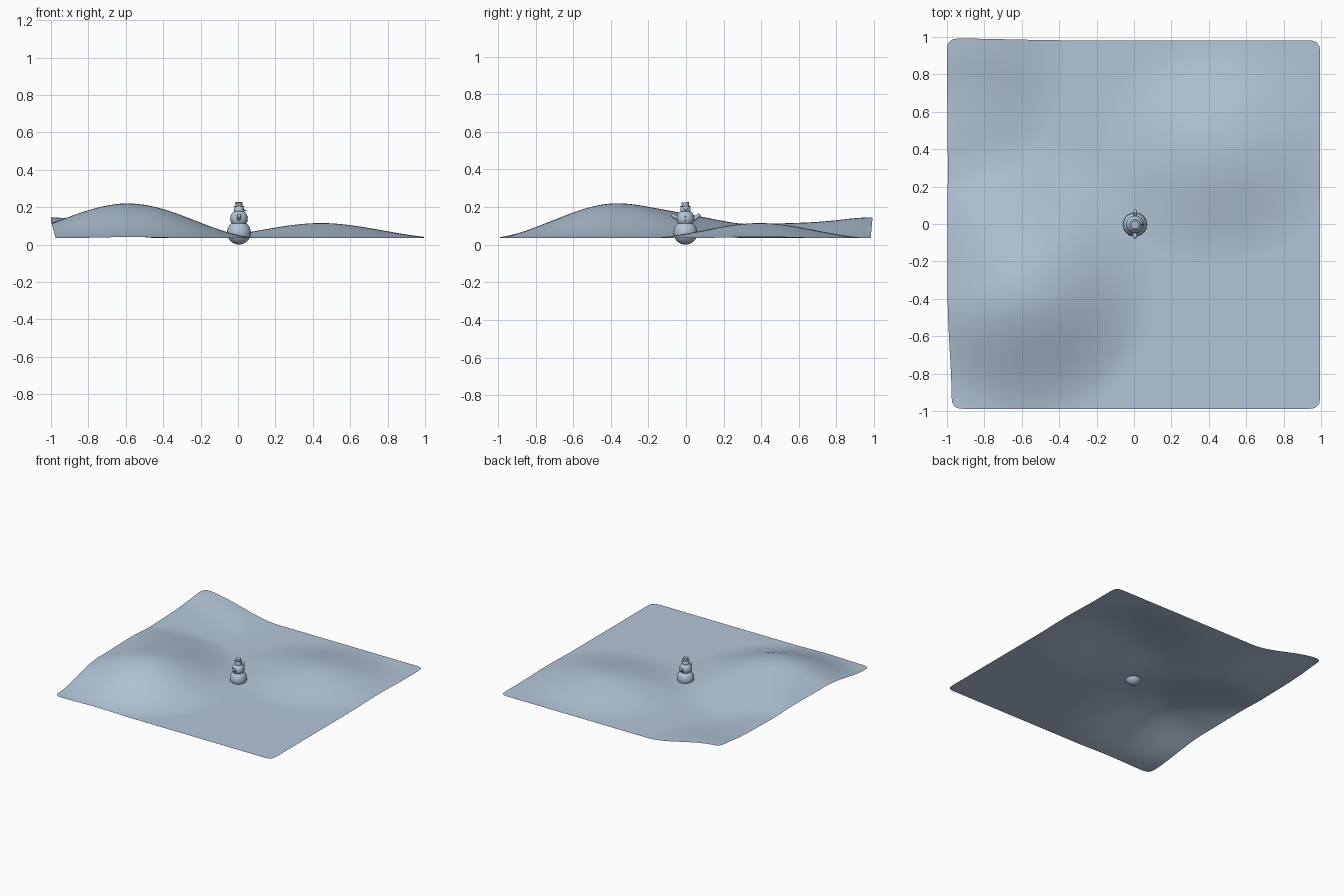
import bpy, bmesh, math
from mathutils import Vector, Matrix

if "Cube" in bpy.data.objects:
    bpy.data.objects.remove(bpy.data.objects["Cube"])

snow = bpy.data.materials.new("pale_blue_snow")
snow.diffuse_color = (0.45, 0.56, 0.69, 1)
snow.use_nodes = True
snow.node_tree.nodes["Principled BSDF"].inputs["Base Color"].default_value = snow.diffuse_color


def finish(name, bm, smooth=True):
    me = bpy.data.meshes.new(name)
    bm.to_mesh(me)
    bm.free()
    me.materials.append(snow)
    ob = bpy.data.objects.new(name, me)
    bpy.context.collection.objects.link(ob)
    for p in me.polygons:
        p.use_smooth = smooth
    return ob


# Hills: centre x, centre y, height, radius x, radius y front, radius y back
BASE = 0.035
HILLS = [(-0.60, -0.37, 0.185, 0.72, 0.70, 0.85),
         (0.44, 0.40, 0.080, 0.68, 0.62, 0.62),
         (-1.0, 1.0, 0.110, 0.66, 0.80, 0.80),
         (-0.95, 0.25, 0.070, 0.60, 0.60, 0.60)]


def height(x, y):
    h = 0
    for cx, cy, amp, rx, rf, rb in HILLS:
        ry = rb if y > cy else rf
        t = max(0, 1 - math.hypot((x - cx) / rx, (y - cy) / ry))
        h += amp * t * t * (3 - 2 * t)
    return h


# Thin snow field with softly rounded corners
bm = bmesh.new()
bmesh.ops.create_grid(bm, x_segments=66, y_segments=66, size=1)
R = 0.05
for v in bm.verts:
    x, y = v.co.x, v.co.y
    dx, dy = abs(x) - (1 - R), abs(y) - (1 - R)
    if dx > 0 and dy > 0:
        k = max(dx, dy) / math.hypot(dx, dy)
        x = math.copysign(1 - R + dx * k, x)
        y = math.copysign(1 - R + dy * k, y)
    h = height(x, y)
    # the raised left and back edges spread slightly outward
    nx = x * 0.985 + 0.01 - (0.025 * min(1, h / 0.09) if x < -0.4 else 0) * max(0, (-x - 0.4) / 0.6)
    ny = y * 0.985 - 0.003 + (0.01 * h / 0.11 if y > 0.5 else 0) * max(0, (y - 0.5) / 0.5)
    v.co = (nx, ny, BASE + h)
finish("snow_field", bm)

# Snowman, arms along y
CX = 0.005


def ball(name, loc, r, seg=24):
    bm = bmesh.new()
    bmesh.ops.create_uvsphere(bm, u_segments=seg, v_segments=seg // 2, radius=r,
                              matrix=Matrix.Translation(loc))
    return finish(name, bm)


def rod(name, a, b, r1, r2, seg=12):
    a, b = Vector(a), Vector(b)
    d = b - a
    m = Matrix.Translation((a + b) / 2) @ d.to_track_quat('Z', 'Y').to_matrix().to_4x4()
    bm = bmesh.new()
    bmesh.ops.create_cone(bm, cap_ends=True, segments=seg, radius1=r1, radius2=r2,
                          depth=d.length, matrix=m)
    ob = finish(name, bm)
    bpy.ops.object.select_all(action='DESELECT')
    bpy.context.view_layer.objects.active = ob
    ob.select_set(True)
    bpy.ops.object.shade_smooth_by_angle()
    return ob


ball("bottom_snowball", (CX, -0.003, 0.064), 0.064)
ball("middle_snowball", (CX, -0.003, 0.139), 0.047)
ball("head", (CX, -0.003, 0.184), 0.027)

# Hat
rod("hat_brim", (CX, -0.003, 0.201), (CX, -0.003, 0.206), 0.029, 0.027, 24)
rod("hat_crown", (CX, -0.003, 0.205), (CX, -0.005, 0.225), 0.018, 0.021, 24)

# Arms with mitten ends
for s, side in ((-1, "front"), (1, "back")):
    rod(side + "_arm", (CX, s * 0.035, 0.133), (CX, s * 0.066, 0.153), 0.012, 0.010)
    ball(side + "_mitten", (CX, s * 0.066, 0.153), 0.012, 12)

# Face and buttons
rod("nose", (CX + 0.022, -0.003, 0.184), (CX + 0.042, -0.003, 0.182), 0.006, 0.001)
for s in (-1, 1):
    ball("eye", (CX + 0.024, -0.003 + s * 0.010, 0.192), 0.003, 8)
for z in (0.128, 0.148):
    ball("button", (CX + 0.045, -0.003, z), 0.004, 8)
